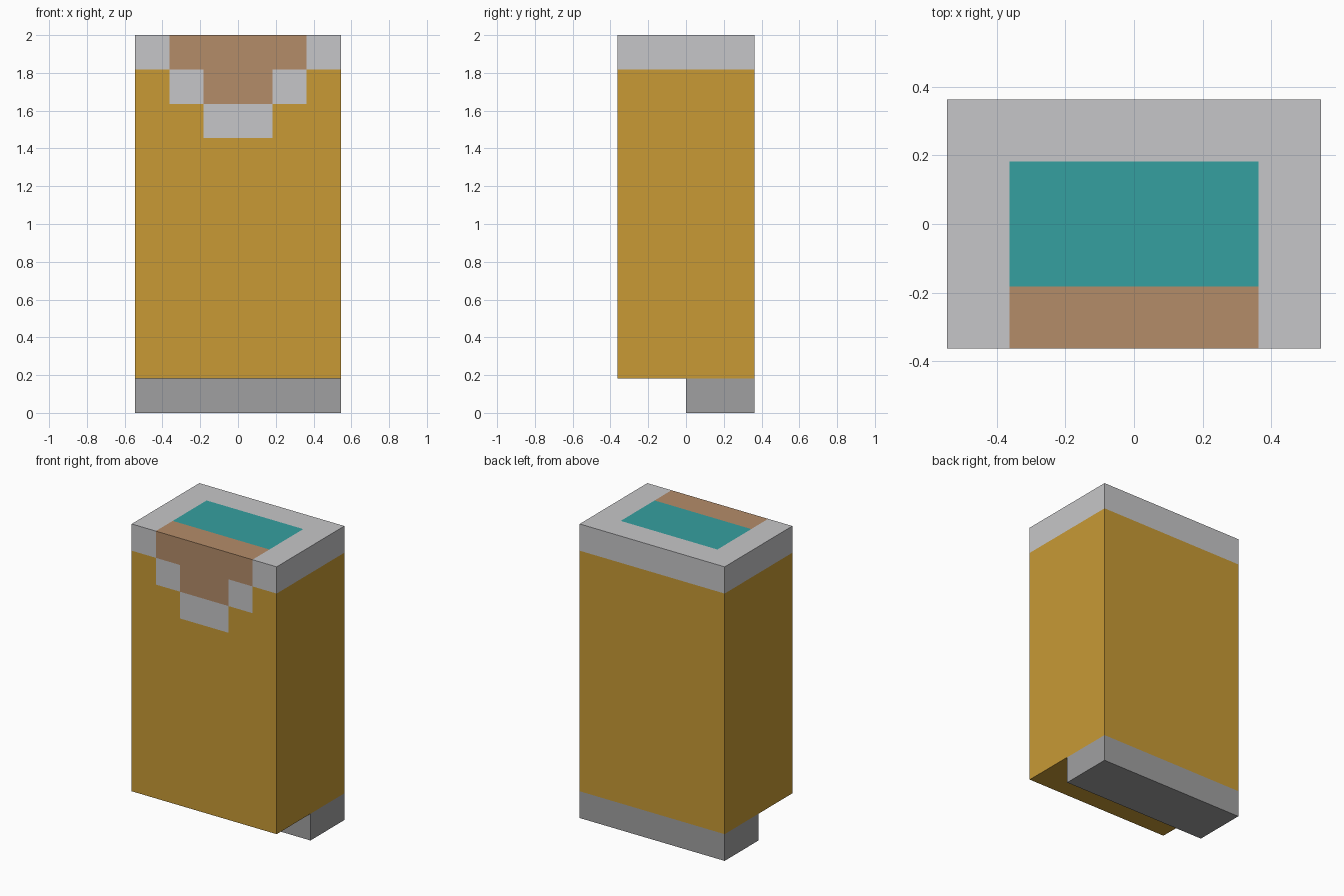
import bpy, bmesh
from mathutils import Matrix, Vector

if "Cube" in bpy.data.objects:
    bpy.data.objects.remove(bpy.data.objects["Cube"])

U = 2 / 11  # one block; the model is 6 x 4 x 11 blocks


def material(name, r, g, b):
    m = bpy.data.materials.new(name)
    lin = [((c / 255 + 0.055) / 1.055) ** 2.4 for c in (r, g, b)]
    m.diffuse_color = (*lin, 1)
    m.use_nodes = True
    m.node_tree.nodes["Principled BSDF"].inputs["Base Color"].default_value = m.diffuse_color
    return m


GOLD, LIGHT, SKIN, TEAL = range(4)
torso_mats = [material("gold_cloth", 200, 154, 53),
              material("light_grey_trim", 198, 198, 200),
              material("tan_skin", 180, 140, 105),
              material("teal_lining", 53, 160, 160)]
base_mats = [material("mid_grey", 160, 160, 161)]


def box(name, lo, hi, mats, cuts=(), rule=None):
    """Box between two corners in blocks, cut by planes, coloured by a rule."""
    lo, hi = Vector(lo), Vector(hi)
    bm = bmesh.new()
    bmesh.ops.create_cube(bm, size=1, matrix=Matrix.Translation((lo + hi) / 2)
                          @ Matrix.Diagonal((*(hi - lo), 1)))
    for axis, pos in cuts:
        n = Vector((0, 0, 0))
        n[axis] = 1
        bmesh.ops.bisect_plane(bm, geom=bm.verts[:] + bm.edges[:] + bm.faces[:],
                               plane_co=n * pos, plane_no=n)
    bm.normal_update()
    if rule:
        for f in bm.faces:
            f.material_index = rule(f.calc_center_median(), f.normal)
    bmesh.ops.scale(bm, vec=(U, U, U), verts=bm.verts)
    me = bpy.data.meshes.new(name)
    bm.to_mesh(me)
    bm.free()
    for m in mats:
        me.materials.append(m)
    ob = bpy.data.objects.new(name, me)
    bpy.context.collection.objects.link(ob)
    return ob


def torso_colour(c, n):
    x = abs(c.x)
    if n.z > 0.5:                        # top: lining, open neck, collar rim
        if x > 2 or c.y > 1:
            return LIGHT
        return TEAL if c.y > -1 else SKIN
    if n.z < -0.5:
        return GOLD
    if n.y < -0.5 and c.z > 8:           # front: stepped V neckline
        row = int(c.z) - 8               # 0 = tip of the V, 2 = top row
        if x < row:
            return SKIN
        if x < row + 1:
            return LIGHT
    return LIGHT if c.z > 10 else GOLD   # collar band all round


# torso with painted neckline
box("torso", (-3, -2, 1), (3, 2, 11), torso_mats,
    [(0, -2), (0, -1), (0, 1), (0, 2), (1, -1), (1, 1), (2, 8), (2, 9), (2, 10)],
    torso_colour)

# grey base block under the rear half
box("rear_base", (-3, 0, 0), (3, 2, 1), base_mats)
